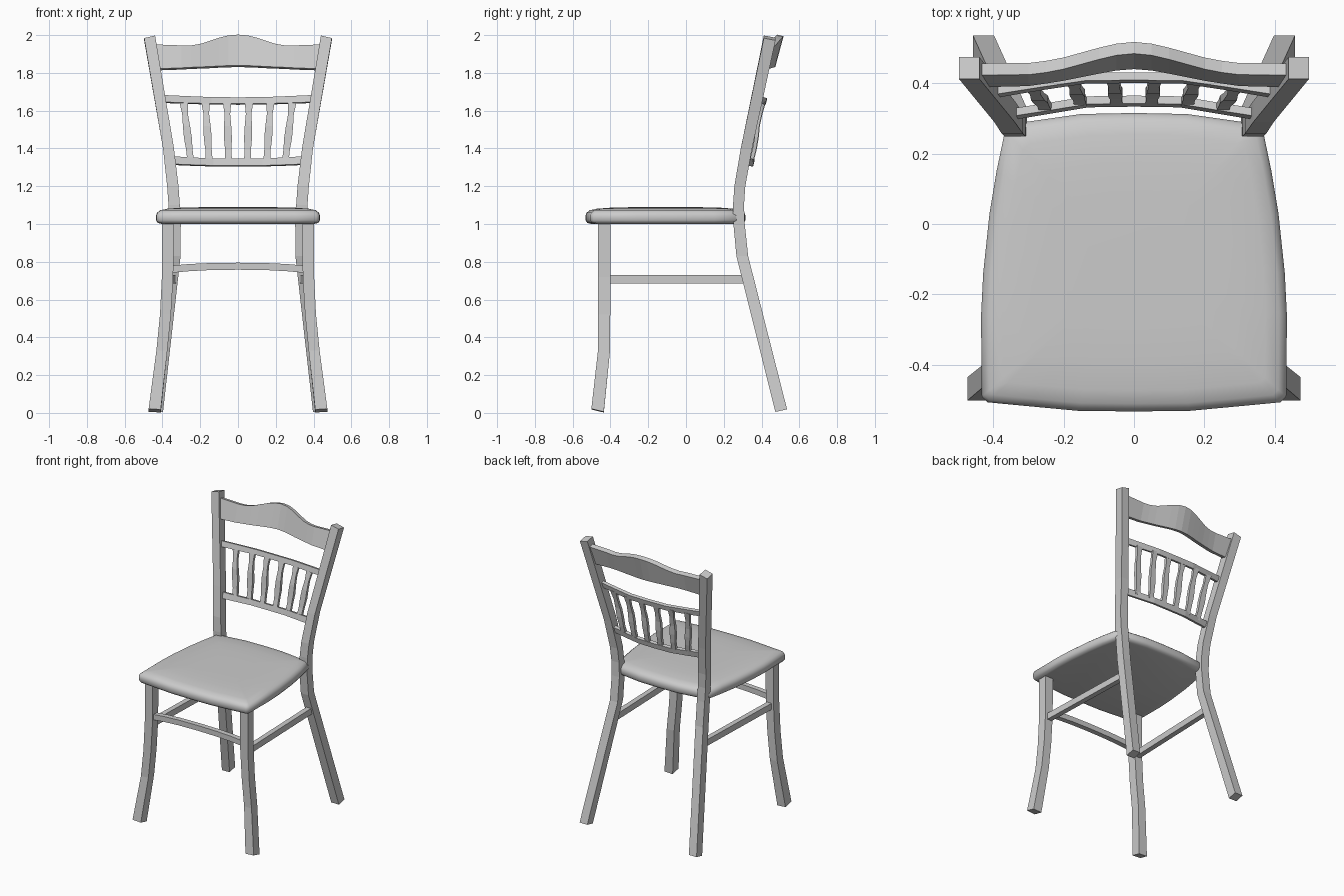
import bpy, bmesh
from mathutils import Vector


def loft(name, rings, mirror=False, smooth=False):
    """Skin a list of point rings and cap both ends."""
    bm = bmesh.new()
    vr = [[bm.verts.new(p) for p in r] for r in rings]
    n = len(rings[0])
    for a, b in zip(vr, vr[1:]):
        for i in range(n):
            j = (i + 1) % n
            bm.faces.new((a[i], a[j], b[j], b[i]))
    bm.faces.new(vr[0])
    bm.faces.new(vr[-1])
    bmesh.ops.recalc_face_normals(bm, faces=bm.faces)
    me = bpy.data.meshes.new(name)
    bm.to_mesh(me)
    bm.free()
    ob = bpy.data.objects.new(name, me)
    bpy.context.collection.objects.link(ob)
    if mirror:
        ob.modifiers.new("mirror", 'MIRROR').use_clip = False
    if smooth:
        for o in bpy.context.selected_objects:
            o.select_set(False)
        bpy.context.view_layer.objects.active = ob
        ob.select_set(True)
        bpy.ops.object.shade_smooth_by_angle(angle=0.9)
    return ob


SQUARE = ((-1, -1), (1, -1), (1, 1), (-1, 1))


def upright(name, sections):
    """Square leg; each section is z, x, y, half width, half depth, tilt x, tilt y."""
    loft(name, [[(x + sx * w, y + sy * d, z + sx * tx + sy * ty) for sx, sy in SQUARE]
                for z, x, y, w, d, tx, ty in sections], mirror=True)


def crossbar(name, sections, depth, slope):
    """Rail along x; each section is x at bottom, x at top, y at bottom, z bottom, z top."""
    full = [(-a, -b, *r) for a, b, *r in sections[:0:-1]]
    full = [(-a, -b, *r) for a, b, *r in reversed(sections)][:-1] + list(sections) if full else sections
    rings = []
    for xb, xt, y, zb, zt in full:
        yt = y + slope * (zt - zb)
        k = slope * depth * 0.5
        rings.append([(xb, y - depth / 2, zb + k), (xb, y + depth / 2, zb - k),
                      (xt, yt + depth / 2, zt - k), (xt, yt - depth / 2, zt + k)])
    loft(name, rings)


# Legs
upright("front_leg", [
    (0.012, 0.441, -0.468, 0.032, 0.033, 0.002, -0.008),
    (0.33, 0.403, -0.434, 0.029, 0.032, 0, 0),
    (0.52, 0.384, -0.433, 0.029, 0.032, 0, 0),
    (0.72, 0.373, -0.433, 0.030, 0.032, 0, 0),
    (1.02, 0.372, -0.433, 0.031, 0.032, 0, 0)])
upright("back_leg_and_post", [
    (0.012, 0.427, 0.504, 0.030, 0.031, 0, 0.007),
    (0.83, 0.334, 0.298, 0.030, 0.031, 0, 0),
    (1.00, 0.333, 0.281, 0.030, 0.030, 0, 0),
    (1.10, 0.338, 0.278, 0.030, 0.029, 0, 0),
    (1.20, 0.345, 0.285, 0.030, 0.029, 0, 0),
    (1.40, 0.368, 0.320, 0.029, 0.030, 0, 0),
    (1.985, 0.468, 0.443, 0.029, 0.031, -0.007, -0.006)])

# Cushioned seat
half = [(0, -0.532), (0.16, -0.53), (0.30, -0.517), (0.415, -0.506), (0.432, -0.49),
        (0.434, -0.26), (0.428, -0.14), (0.41, 0.03), (0.39, 0.15), (0.366, 0.265),
        (0.34, 0.285), (0.15, 0.312), (0, 0.315)]
outline = half + [(-x, y) for x, y in half[-2:0:-1]]
rings = []
for inset, z in ((0.03, 1.0), (0.009, 1.006), (0, 1.02), (0, 1.045), (0.006, 1.06),
                 (0.022, 1.073), (0.06, 1.081), (0.14, 1.087), (0.24, 1.089)):
    rings.append([(x * (1 - inset / 0.43), -0.108 + (y + 0.108) * (1 - inset / 0.423), z)
                  for x, y in outline])
loft("seat", rings, smooth=True)

# Back rails
crossbar("crest_rail", [
    (0, 0, 0.456, 1.835, 1.998), (0.05, 0.05, 0.452, 1.834, 1.994),
    (0.10, 0.10, 0.443, 1.832, 1.982), (0.15, 0.15, 0.433, 1.829, 1.965),
    (0.20, 0.20, 0.423, 1.827, 1.949), (0.25, 0.25, 0.415, 1.825, 1.941),
    (0.30, 0.30, 0.408, 1.822, 1.941), (0.415, 0.437, 0.405, 1.818, 1.946)], 0.033, 0.27)
crossbar("upper_rail", [
    (0, 0, 0.411, 1.634, 1.668), (0.14, 0.14, 0.409, 1.635, 1.669),
    (0.26, 0.26, 0.391, 1.638, 1.674), (0.385, 0.392, 0.370, 1.643, 1.680)], 0.022, 0.25)
crossbar("lower_rail", [
    (0, 0, 0.344, 1.306, 1.343), (0.13, 0.13, 0.342, 1.307, 1.344),
    (0.25, 0.25, 0.322, 1.311, 1.350), (0.345, 0.35, 0.306, 1.315, 1.356)], 0.022, 0.25)

# Six shaped spindles
for i, (xb, xt, dy) in enumerate(((0.050, 0.058, 0), (0.152, 0.172, -0.003), (0.25, 0.288, -0.02))):
    rings = []
    for t, w, d, off in ((0, 0.018, 0.010, 0), (0.2, 0.017, 0.010, 0.003), (0.4, 0.021, 0.011, 0),
                         (0.6, 0.019, 0.010, -0.006), (0.8, 0.015, 0.009, -0.004),
                         (1, 0.022, 0.010, 0)):
        p = Vector((xb, 0.348 + dy, 1.33)).lerp(Vector((xt, 0.413 + dy, 1.645)), t)
        rings.append([(p.x + sx * w, p.y + off + sy * d, p.z) for sx, sy in SQUARE])
    loft(f"spindle_pair_{i + 1}", rings, mirror=True)

# Stretchers
crossbar("front_stretcher", [
    (0, 0, -0.433, 0.758, 0.795), (0.15, 0.15, -0.433, 0.756, 0.793),
    (0.26, 0.26, -0.433, 0.750, 0.788), (0.35, 0.35, -0.433, 0.742, 0.780)], 0.036, 0)
loft("side_stretcher", [[(x + sx * 0.018, y, 0.707 + sz * 0.022) for sx, sz in SQUARE]
                        for x, y in ((0.370, -0.42), (0.347, 0.32))], mirror=True)
